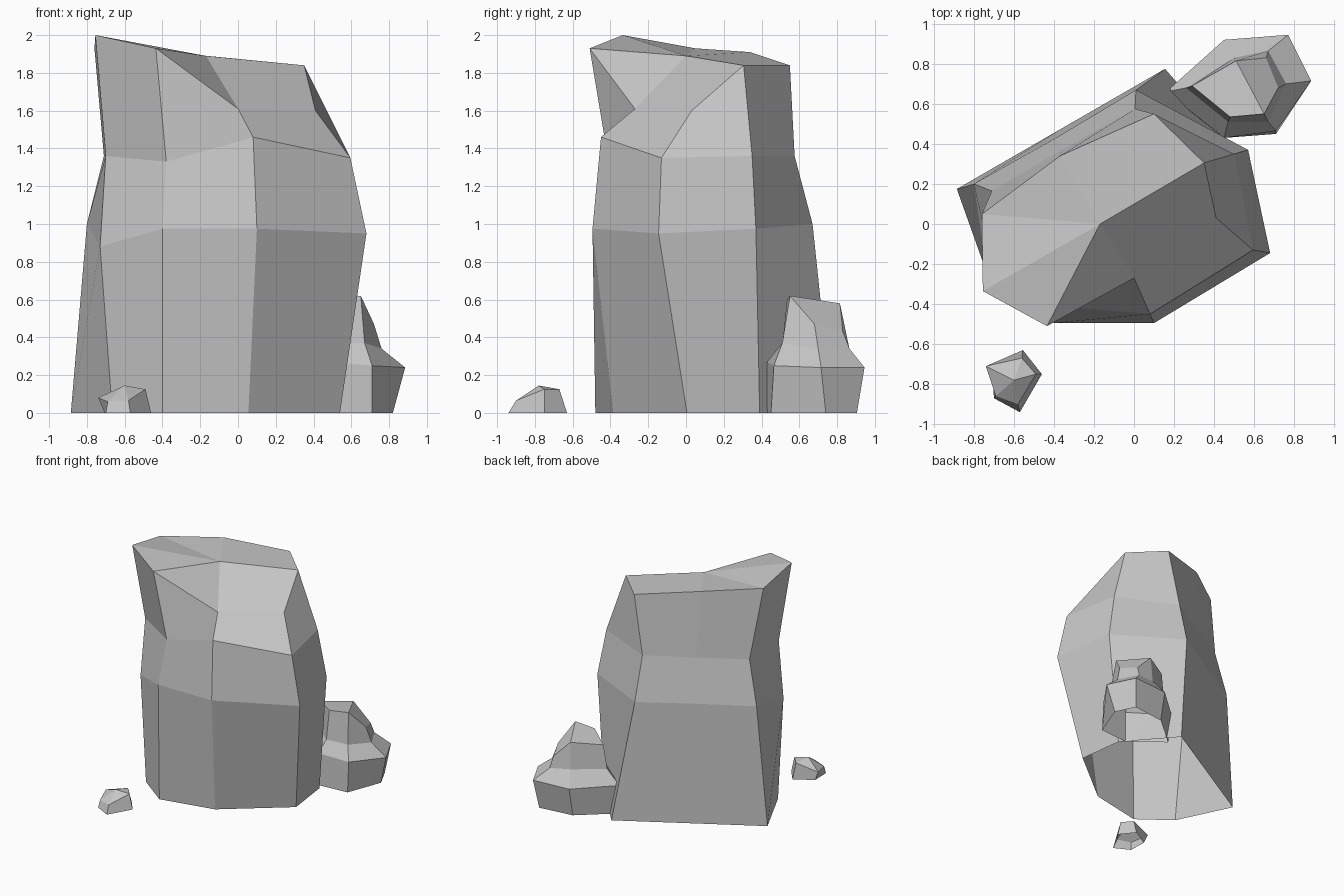
import bpy
import bmesh

default_cube = bpy.data.objects.get("Cube")
if default_cube:
    bpy.data.objects.remove(default_cube, do_unlink=True)


def make_material(name, color):
    material = bpy.data.materials.new(name)
    material.use_nodes = True
    material.diffuse_color = color
    shader = material.node_tree.nodes["Principled BSDF"]
    shader.inputs["Base Color"].default_value = color
    shader.inputs["Roughness"].default_value = 0.9
    return material


stone_grey = make_material("stone grey", (0.57, 0.57, 0.57, 1))


def build_rock(name, rings, peaks, cap_faces):
    """Bridge stacked rings of corners and add the cap; the base stays open.

    Every ring runs counterclockwise and has the same number of corners.
    Cap faces index the top ring first, then the extra peak points.
    """
    bm = bmesh.new()
    loops = [[bm.verts.new(point) for point in ring] for ring in rings]
    count = len(loops[0])

    # Side facets
    for lower, upper in zip(loops, loops[1:]):
        for i in range(count):
            j = (i + 1) % count
            bm.faces.new((lower[i], lower[j], upper[j], upper[i]))

    # Cap facets
    crown = loops[-1] + [bm.verts.new(point) for point in peaks]
    for face in cap_faces:
        bm.faces.new([crown[i] for i in face])

    mesh = bpy.data.meshes.new(name)
    bm.to_mesh(mesh)
    bm.free()
    mesh.materials.append(stone_grey)
    rock = bpy.data.objects.new(name, mesh)
    bpy.context.collection.objects.link(rock)
    return rock


def on_ground(outline):
    """Turn a flat outline into a ring of corners on the ground."""
    return [(x, y, 0) for x, y in outline]


# Large standing boulder: corners run left, front, right, back
boulder_base = on_ground([
    (-.885, .175), (-.665, -.28), (-.4, -.48), (.055, -.385),
    (.54, .005), (.49, .39), (.155, .775), (-.365, .475)])
boulder_waist = [
    (-.8, .2, 1), (-.73, -.26, .88), (-.4, -.495, .975), (.1, -.495, .975),
    (.68, -.145, .95), (.57, .37, .975), (.01, .67, 1), (-.39, .43, 1)]
boulder_shoulder = [
    (-.71, .165, 1.36), (-.7, -.24, 1.36), (-.38, -.41, 1.33),
    (.08, -.45, 1.46), (.595, -.13, 1.35), (.5, .35, 1.36),
    (.005, .575, 1.36), (-.36, .37, 1.36)]
boulder_rim = [
    (-.76, .05, 1.93), (-.755, -.335, 2), (-.435, -.51, 1.93),
    (0, -.27, 1.61), (.41, .03, 1.6), (.35, .305, 1.84),
    (.1, .55, 1.84), (-.37, .34, 1.91)]
boulder_ridge = (-.17, 0, 1.89)

build_rock(
    "large_boulder",
    [boulder_base, boulder_waist, boulder_shoulder, boulder_rim],
    [boulder_ridge],
    [(0, 1, 8), (0, 8, 7), (1, 2, 8), (2, 3, 8), (3, 4, 5, 8), (5, 6, 7, 8)])

# Medium rock leaning on the back of the boulder
medium_base = on_ground([
    (.82, .74), (.74, .905), (.45, .87),
    (.18, .64), (.45, .43), (.71, .45)])
medium_belly = [
    (.885, .715, .24), (.77, .945, .24), (.45, .92, .24),
    (.16, .66, .25), (.45, .43, .27), (.71, .465, .25)]
medium_ledge = [
    (.76, .7, .34), (.67, .865, .34), (.5, .83, .36),
    (.26, .68, .37), (.47, .51, .36), (.67, .51, .37)]
medium_crown = [
    (.72, .68, .47), (.66, .83, .43), (.51, .815, .58),
    (.29, .69, .57), (.48, .535, .6), (.65, .55, .62)]

build_rock(
    "medium_rock",
    [medium_base, medium_belly, medium_ledge, medium_crown],
    [],
    [(0, 1, 2, 5), (2, 3, 4, 5)])

# Small loose stone in front
stone_base = on_ground([
    (-.705, -.72), (-.7, -.87), (-.57, -.94), (-.46, -.75), (-.555, -.63)])
stone_rim = [
    (-.74, -.71, .08), (-.69, -.86, .06), (-.58, -.9, .065),
    (-.49, -.75, .125), (-.56, -.67, .125)]
stone_peak = (-.6, -.78, .145)

build_rock(
    "small_stone",
    [stone_base, stone_rim],
    [stone_peak],
    [(i, (i + 1) % 5, 5) for i in range(5)])
